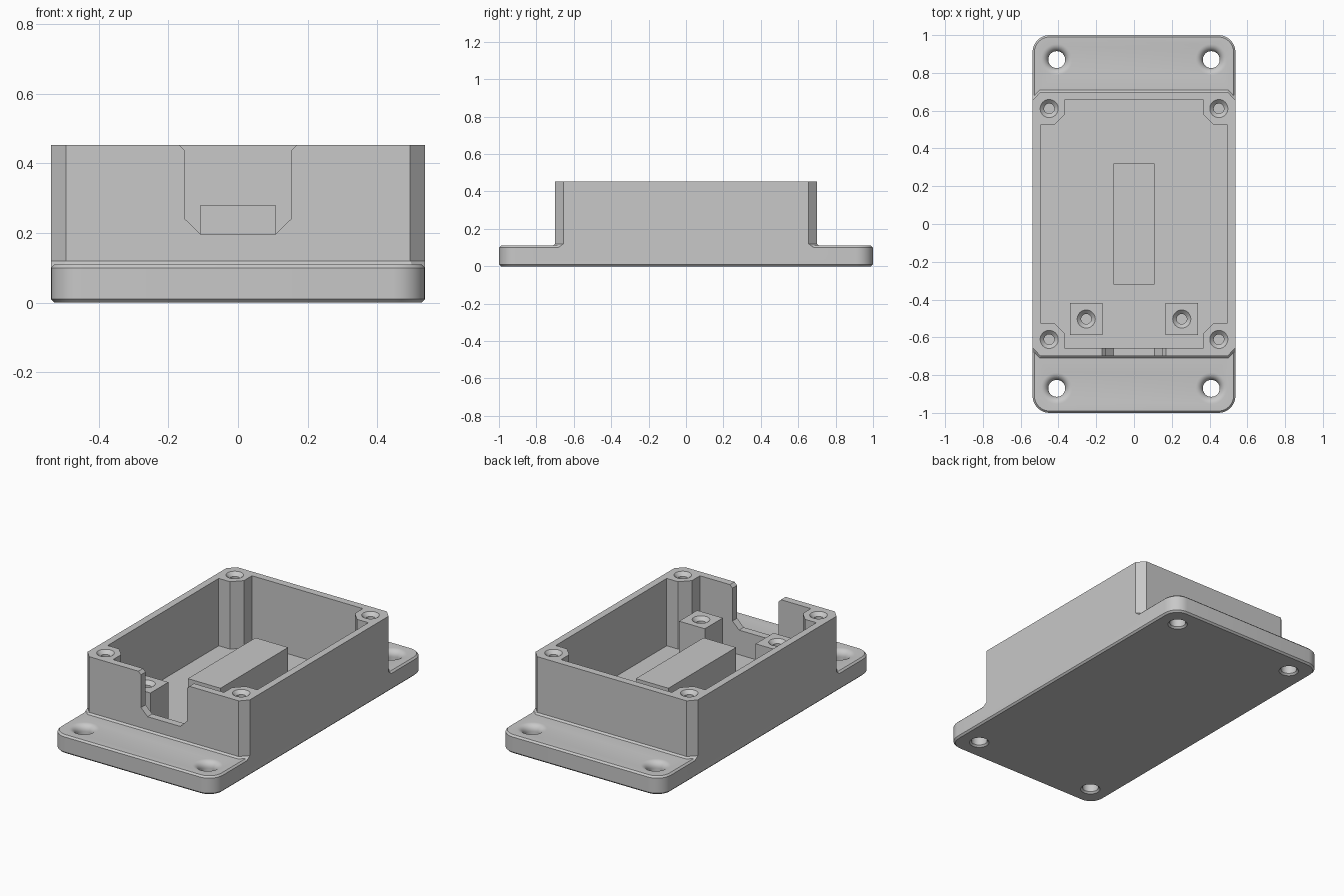
import bpy, bmesh, math

cube = bpy.data.objects.get("Cube")
if cube:
    bpy.data.objects.remove(cube, do_unlink=True)

# Single grey plastic
GREY = (0.58, 0.58, 0.58, 1.0)
plastic = bpy.data.materials.new("grey plastic")
plastic.use_nodes = True
plastic.diffuse_color = GREY
plastic.node_tree.nodes["Principled BSDF"].inputs["Base Color"].default_value = GREY

# Main dimensions
HALF_X, HALF_Y = 0.537, 1.0
FLOOR, PLATE_TOP, WALL_TOP = 0.05, 0.11, 0.453
WALL_Y = 0.70


def loft(name, sections):
    """Solid skinned through matching closed loops of 3D points."""
    bm = bmesh.new()
    loops = [[bm.verts.new(p) for p in s] for s in sections]
    n = len(loops[0])
    for a, b in zip(loops, loops[1:]):
        for i in range(n):
            j = (i + 1) % n
            bm.faces.new((a[i], a[j], b[j], b[i]))
    bm.faces.new(loops[0][::-1])
    bm.faces.new(loops[-1])
    bmesh.ops.recalc_face_normals(bm, faces=bm.faces)
    mesh = bpy.data.meshes.new(name)
    bm.to_mesh(mesh)
    bm.free()
    mesh.materials.append(plastic)
    obj = bpy.data.objects.new(name, mesh)
    bpy.context.collection.objects.link(obj)
    return obj


def at_z(outline, z):
    return [(x, y, z) for x, y in outline]


def mirror4(quarter):
    """Complete a +x +y quarter outline, listed counter-clockwise."""
    back = quarter[::-1]
    return (quarter + [(-x, y) for x, y in back]
            + [(-x, -y) for x, y in quarter] + [(x, -y) for x, y in back])


def rounded(inset, radius=0.09, steps=8):
    r = radius - inset
    cx, cy = HALF_X - radius, HALF_Y - radius
    angles = [math.pi / 2 * i / steps for i in range(steps + 1)]
    return mirror4([(cx + r * math.cos(a), cy + r * math.sin(a)) for a in angles])


def chamfered(hx, hy, cx, cy):
    return mirror4([(hx, hy - cy), (hx - cx, hy)])


def box(name, x, y, hx, hy, z0, z1):
    rect = [(x - hx, y - hy), (x + hx, y - hy), (x + hx, y + hy), (x - hx, y + hy)]
    return loft(name, [at_z(rect, z0), at_z(rect, z1)])


def round_cutter(x, y, profile, n=32):
    """Turned cutter from (radius, height) pairs."""
    return loft("hole_cutter", [
        [(x + r * math.cos(math.tau * i / n), y + r * math.sin(math.tau * i / n), z)
         for i in range(n)] for r, z in profile])


def screw_hole(bottom, top):
    return [(0.027, bottom), (0.027, top - 0.021), (0.048, top), (0.048, top + 0.05)]


def combine(target, tool, operation):
    mod = target.modifiers.new("join", "BOOLEAN")
    mod.operation, mod.solver, mod.object = operation, "EXACT", tool
    bpy.context.view_layer.objects.active = target
    bpy.ops.object.modifier_apply(modifier=mod.name)
    bpy.data.objects.remove(tool, do_unlink=True)


# Mounting plate with rounded corners and chamfered rims
body = loft("enclosure_body", [
    at_z(rounded(0.01), 0), at_z(rounded(0), 0.01),
    at_z(rounded(0), PLATE_TOP - 0.01), at_z(rounded(0.01), PLATE_TOP)])

# Box walls and the sloped skirt where they meet the plate
wall = chamfered(HALF_X, WALL_Y, 0.042, 0.045)
combine(body, loft("walls", [at_z(wall, 0.05), at_z(wall, WALL_TOP)]), "UNION")
skirt = chamfered(HALF_X, WALL_Y + 0.02, 0.034, 0.037)
combine(body, loft("skirt", [at_z(skirt, PLATE_TOP - 0.01),
                             at_z(wall, PLATE_TOP + 0.01)]), "UNION")

# Cavity, leaving four corner screw posts
cavity = mirror4([(0.495, 0.525), (0.42, 0.525), (0.367, 0.58), (0.367, 0.656)])
combine(body, loft("cavity", [at_z(cavity, FLOOR), at_z(cavity, 0.6)]), "DIFFERENCE")

# Cable notch in the front wall
half = [(0.108, 0.197), (0.152, 0.24), (0.152, 0.436), (0.169, WALL_TOP), (0.169, 0.6)]
notch = half + [(-x, z) for x, z in half[::-1]]
combine(body, loft("notch", [[(x, y, z) for x, z in notch] for y in (-0.8, -0.6)]),
        "DIFFERENCE")

# Mounting holes with a chamfer below and a rounded lip above, and lid screw holes
LIP = 0.038
arc = [math.pi / 2 * i / 7 for i in range(8)]
mount_hole = ([(0.065, -0.01), (0.045, 0.01)]
              + [(0.045 + LIP * (1 - math.cos(a)), PLATE_TOP - LIP * (1 - math.sin(a)))
                 for a in arc]
              + [(0.045 + LIP, PLATE_TOP + 0.05)])
for sx in (-1, 1):
    for sy in (-1, 1):
        combine(body, round_cutter(sx * 0.409, sy * 0.87, mount_hole), "DIFFERENCE")
        combine(body, round_cutter(sx * 0.449, sy * 0.611, screw_hole(0.2, WALL_TOP)),
                "DIFFERENCE")
parts = [body]

# Raised block in the middle of the floor
parts.append(box("floor_block", 0, 0, 0.108, 0.32, FLOOR, 0.28))

# Two standoffs with screw holes behind the notch
for side, sx in (("right", -1), ("left", 1)):
    post = box(side + "_standoff", sx * 0.253, -0.503, 0.085, 0.085, FLOOR, 0.28)
    combine(post, round_cutter(sx * 0.253, -0.503, screw_hole(0.12, 0.28)), "DIFFERENCE")
    parts.append(post)

# Smooth the round surfaces, keep the edges sharp
bpy.ops.object.select_all(action="DESELECT")
for part in parts:
    part.select_set(True)
bpy.context.view_layer.objects.active = body
bpy.ops.object.shade_smooth_by_angle(angle=math.radians(30))
